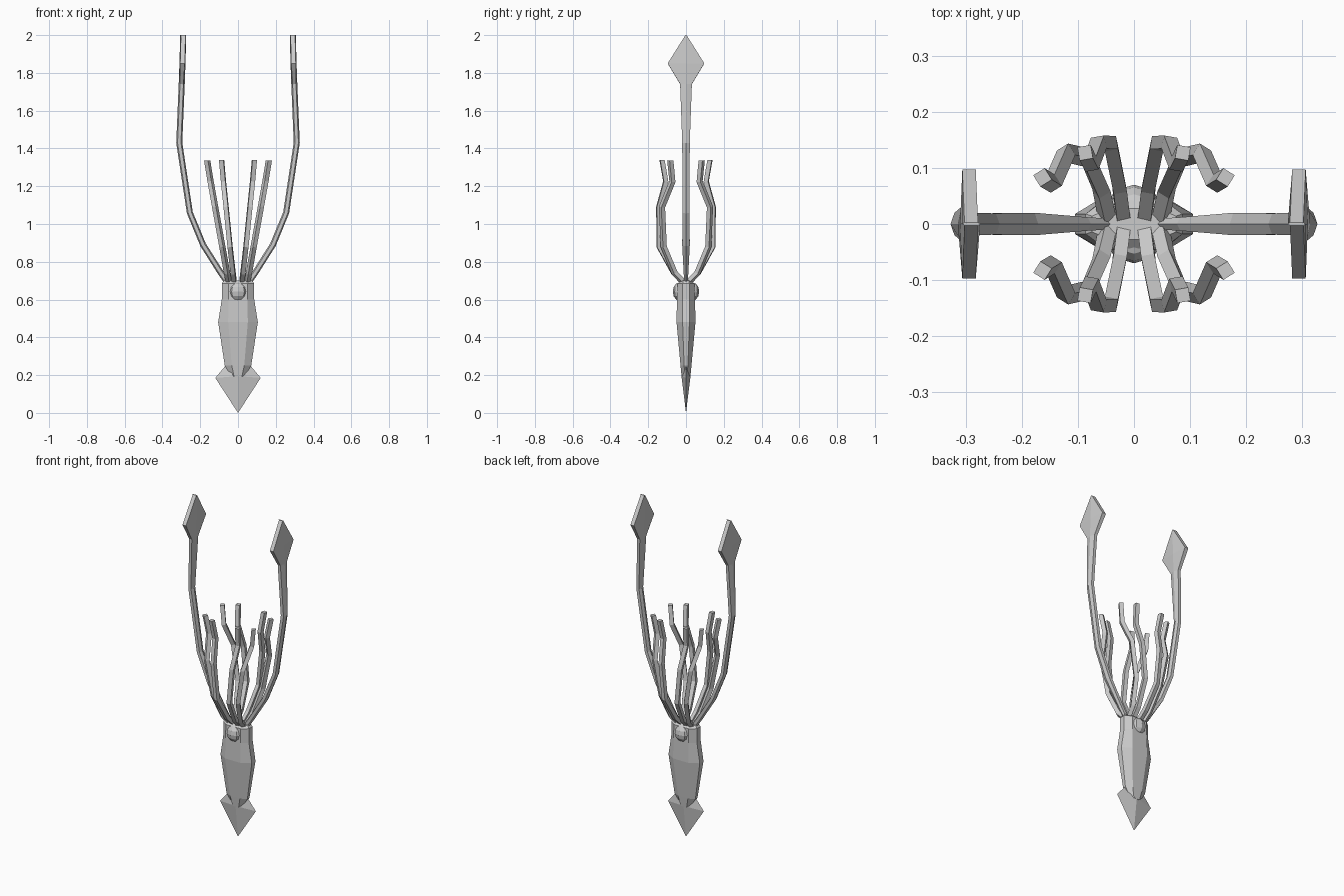
import bpy, bmesh, math
from mathutils import Vector

if "Cube" in bpy.data.objects:
    bpy.data.objects.remove(bpy.data.objects["Cube"])


def finish(name, bm):
    bmesh.ops.recalc_face_normals(bm, faces=bm.faces)
    mesh = bpy.data.meshes.new(name)
    bm.to_mesh(mesh)
    bm.free()
    obj = bpy.data.objects.new(name, mesh)
    bpy.context.collection.objects.link(obj)
    return obj


def loft(name, rings):
    bm = bmesh.new()
    vs = [[bm.verts.new(p) for p in r] for r in rings]
    n = len(vs[0])
    for a, b in zip(vs, vs[1:]):
        for i in range(n):
            bm.faces.new((a[i], a[(i + 1) % n], b[(i + 1) % n], b[i]))
    bm.faces.new(vs[0][::-1])
    bm.faces.new(vs[-1])
    return finish(name, bm)


def tube(name, path, section, side):
    """Sweep section(i) -> [(u, v)] along path; v runs roughly along 'side'."""
    pts = [Vector(p) for p in path]
    rings = []
    for i, p in enumerate(pts):
        t = (pts[min(i + 1, len(pts) - 1)] - pts[max(i - 1, 0)]).normalized()
        if i == len(pts) - 1:
            t = Vector((0, 0, 1))
        v = (side - t * side.dot(t)).normalized()
        u = v.cross(t)
        rings.append([p + u * a + v * b for a, b in section(i)])
    return loft(name, rings)


# Mantle and head: eight-sided rings (z, half x, half y, flat front half x, flat side half y)
profile = [(0.19, 0.032, 0.023, 0.020, 0.006), (0.25, 0.070, 0.029, 0.033, 0.010),
           (0.48, 0.105, 0.050, 0.052, 0.018), (0.60, 0.086, 0.048, 0.050, 0.018),
           (0.685, 0.086, 0.045, 0.050, 0.018), (0.70, 0.075, 0.028, 0.042, 0.014)]
loft("mantle", [[(x, -s, z), (x, s, z), (f, y, z), (-f, y, z),
                 (-x, s, z), (-x, -s, z), (-f, -y, z), (f, -y, z)]
                for z, x, y, f, s in profile])

# Tail fin: flat diamond with a raised centre
bm = bmesh.new()
outline = [bm.verts.new(p) for p in
           [(0, 0, 0), (0.12, 0, 0.185), (0.066, 0, 0.25),
            (-0.066, 0, 0.25), (-0.12, 0, 0.185)]]
for y in (-0.024, 0.024):
    c = bm.verts.new((0, y, 0.195))
    for i in range(5):
        bm.faces.new((outline[i], outline[(i + 1) % 5], c))
finish("tail_fin", bm)

# Eyes on front and back of the head
for s, name in ((-1, "front_eye"), (1, "back_eye")):
    bm = bmesh.new()
    bmesh.ops.create_uvsphere(bm, u_segments=8, v_segments=6, radius=1)
    bmesh.ops.scale(bm, vec=(0.048, 0.034, 0.048), verts=bm.verts)
    bmesh.ops.translate(bm, vec=(0, s * 0.036, 0.642), verts=bm.verts)
    finish(name, bm)

# Eight short arms
inner = [(0.020, 0.015, 0.69), (0.026, 0.065, 0.74), (0.042, 0.143, 0.88),
         (0.063, 0.144, 1.09), (0.077, 0.107, 1.225), (0.087, 0.127, 1.34)]
outer = [(0.048, 0.012, 0.69), (0.058, 0.060, 0.74), (0.083, 0.118, 0.88),
         (0.121, 0.127, 1.09), (0.145, 0.072, 1.225), (0.163, 0.083, 1.335)]
for sx in (-1, 1):
    for sy in (-1, 1):
        for kind, path, ang in (("inner", inner, 80), ("outer", outer, 58)):
            side = Vector((sx * math.cos(math.radians(ang)), sy * math.sin(math.radians(ang)), 0))
            tube(f"{kind}_arm", [(sx * x, sy * y, z) for x, y, z in path],
                 lambda i: [(h * a, h * b) for h in (0.012,)
                            for a, b in ((-1, -1), (1, -1), (1, 1), (-1, 1))], side)

# Two long feeding tentacles with flat diamond clubs
feeler = [(0.055, 0.69), (0.09, 0.74), (0.185, 0.89), (0.255, 1.06),
          (0.311, 1.43), (0.298, 1.74), (0.294, 1.85), (0.290, 2.0)]
widths = [0.010, 0.012, 0.020, 0.019, 0.020, 0.031, 0.097, 0.003]
for sx in (-1, 1):
    def section(i):
        w, t = widths[i], 0.016
        e = 0.009 if i < 6 else 0.012
        return [(t, 0), (e, w), (-e, w), (-t, 0), (-e, -w), (e, -w)]
    tube("long_tentacle", [(sx * x, 0, z) for x, z in feeler], section, Vector((0, 1, 0)))
